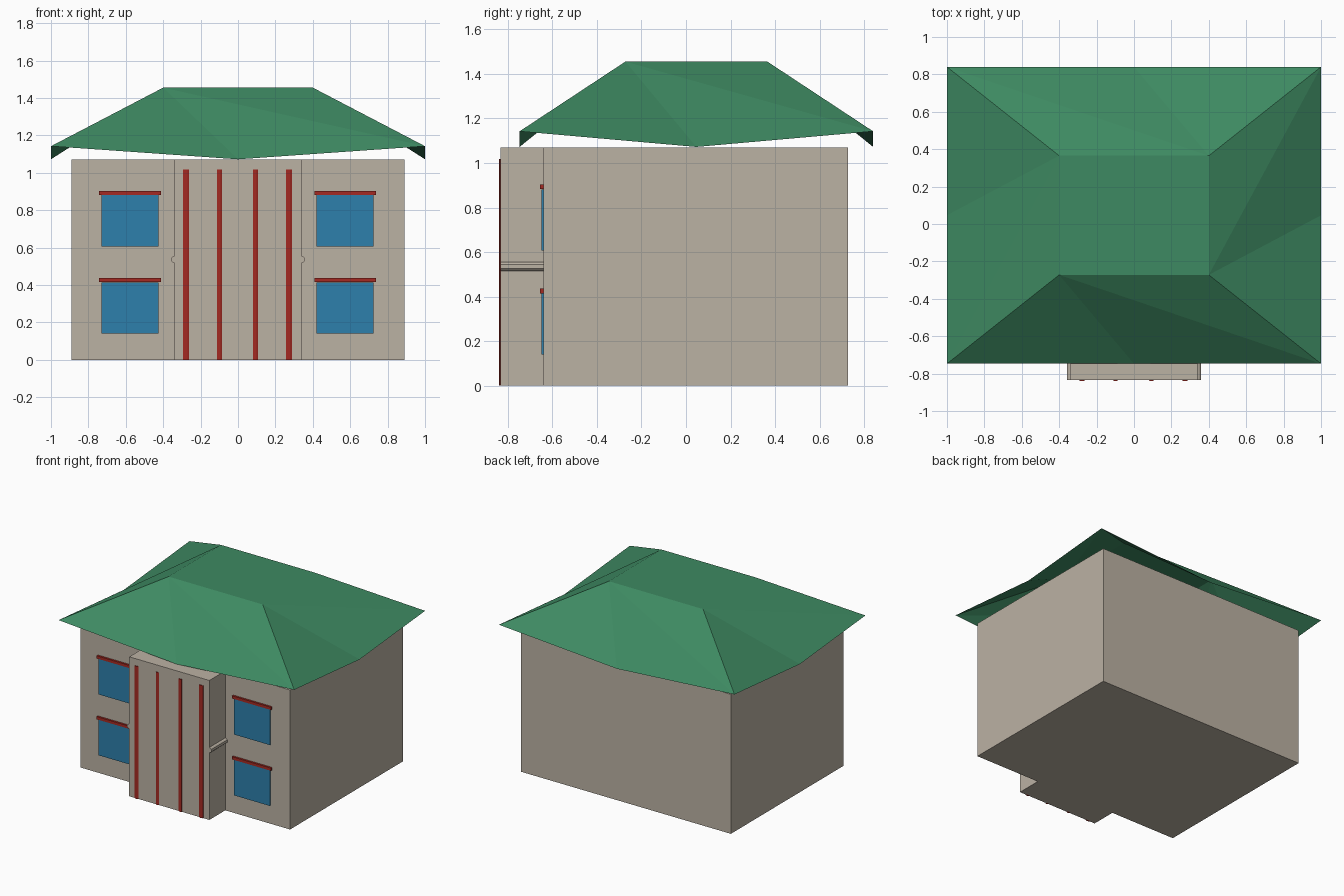
import bpy, bmesh, math

cube = bpy.data.objects.get("Cube")
if cube:
    bpy.data.objects.remove(cube, do_unlink=True)


def material(name, rgb):
    m = bpy.data.materials.new(name)
    m.use_nodes = True
    m.diffuse_color = (*rgb, 1)
    m.node_tree.nodes["Principled BSDF"].inputs["Base Color"].default_value = (*rgb, 1)
    return m


STONE = material("beige_stone", (0.50, 0.445, 0.37))
GREEN = material("green_roof", (0.048, 0.254, 0.122))
BLUE = material("blue_glass", (0.027, 0.216, 0.413))
RED = material("red_trim", (0.376, 0.023, 0.016))


def build(name, verts, faces, mat):
    mesh = bpy.data.meshes.new(name)
    mesh.from_pydata(verts, [], faces)
    mesh.materials.append(mat)
    obj = bpy.data.objects.new(name, mesh)
    bpy.context.collection.objects.link(obj)
    return obj


def prism(name, ring, axis, lo, hi, mat):
    """Extrude a 2D ring along the y or z axis."""
    def place(p, h):
        return (p[0], h, p[1]) if axis == "y" else (p[0], p[1], h)
    n = len(ring)
    verts = [place(p, h) for h in (lo, hi) for p in ring]
    faces = [(i, (i + 1) % n, n + (i + 1) % n, n + i) for i in range(n)]
    faces += [tuple(range(n))[::-1], tuple(range(n, 2 * n))]
    obj = build(name, verts, faces, mat)
    bm = bmesh.new()
    bm.from_mesh(obj.data)
    bmesh.ops.recalc_face_normals(bm, faces=bm.faces)
    bm.to_mesh(obj.data)
    bm.free()
    return obj


def box(name, x, y, z, mat):
    ring = [(x[0], y[0]), (x[1], y[0]), (x[1], y[1]), (x[0], y[1])]
    return prism(name, ring, "z", z[0], z[1], mat)


# Walls and projecting entrance bay
WALL, BAY, TOP = -0.64, -0.833, 1.07
box("main_walls", (-0.89, 0.89), (WALL, 0.727), (0, TOP), STONE)
box("entrance_bay", (-0.34, 0.34), (BAY, WALL), (0, TOP), STONE)

# Chamfered moulding on each side of the bay
for side, s in (("right", -1), ("left", 1)):
    ring = [(s * 0.338, 0.515), (s * 0.35, 0.52), (s * 0.357, 0.527),
            (s * 0.357, 0.545), (s * 0.35, 0.552), (s * 0.338, 0.557)]
    prism(f"{side}_moulding", ring, "y", BAY, WALL, STONE)

# Slim rounded strips on the bay front
for i, (x, w) in enumerate([(-0.278, 0.018), (-0.099, 0.014), (0.093, 0.014), (0.272, 0.018)]):
    angles = [math.tau * (k + 0.5) / 8 for k in range(8)]
    ring = [(x + w * math.cos(a), BAY + 0.0075 * math.sin(a)) for a in angles]
    prism(f"front_strip_{i + 1}", ring, "z", 0, 1.017, RED)

# Windows with a red lintel above each
for side, x in (("right", -0.577), ("left", 0.573)):
    for floor, z in (("lower", 0.14), ("upper", 0.607)):
        box(f"{floor}_{side}_window", (x - 0.152, x + 0.152), (WALL - 0.009, WALL + 0.01),
            (z, z + 0.273), BLUE)
        box(f"{floor}_{side}_lintel", (x - 0.165, x + 0.165), (WALL - 0.015, WALL + 0.01),
            (z + 0.275, z + 0.296), RED)

# Open roof shell: raised corners, dipped eave middles, flat top
Y0, Y1 = -0.747, 0.84
YM = (Y0 + Y1) / 2
corners = [(-1, Y0, 1.142), (1, Y0, 1.142), (1, Y1, 1.142), (-1, Y1, 1.142)]
middles = [(0, Y0, 1.072), (1, YM, 1.072), (0, Y1, 1.072), (-1, YM, 1.072)]
tops = [(-0.4, -0.272, 1.455), (0.4, -0.272, 1.455), (0.4, 0.365, 1.455), (-0.4, 0.365, 1.455)]
faces = [(8, 9, 10, 11)]
for i in range(4):
    j = (i + 1) % 4
    faces += [(i, 4 + i, 8 + i), (4 + i, j, 8 + i), (j, 8 + j, 8 + i)]
build("hipped_roof", corners + middles + tops, faces, GREEN)
